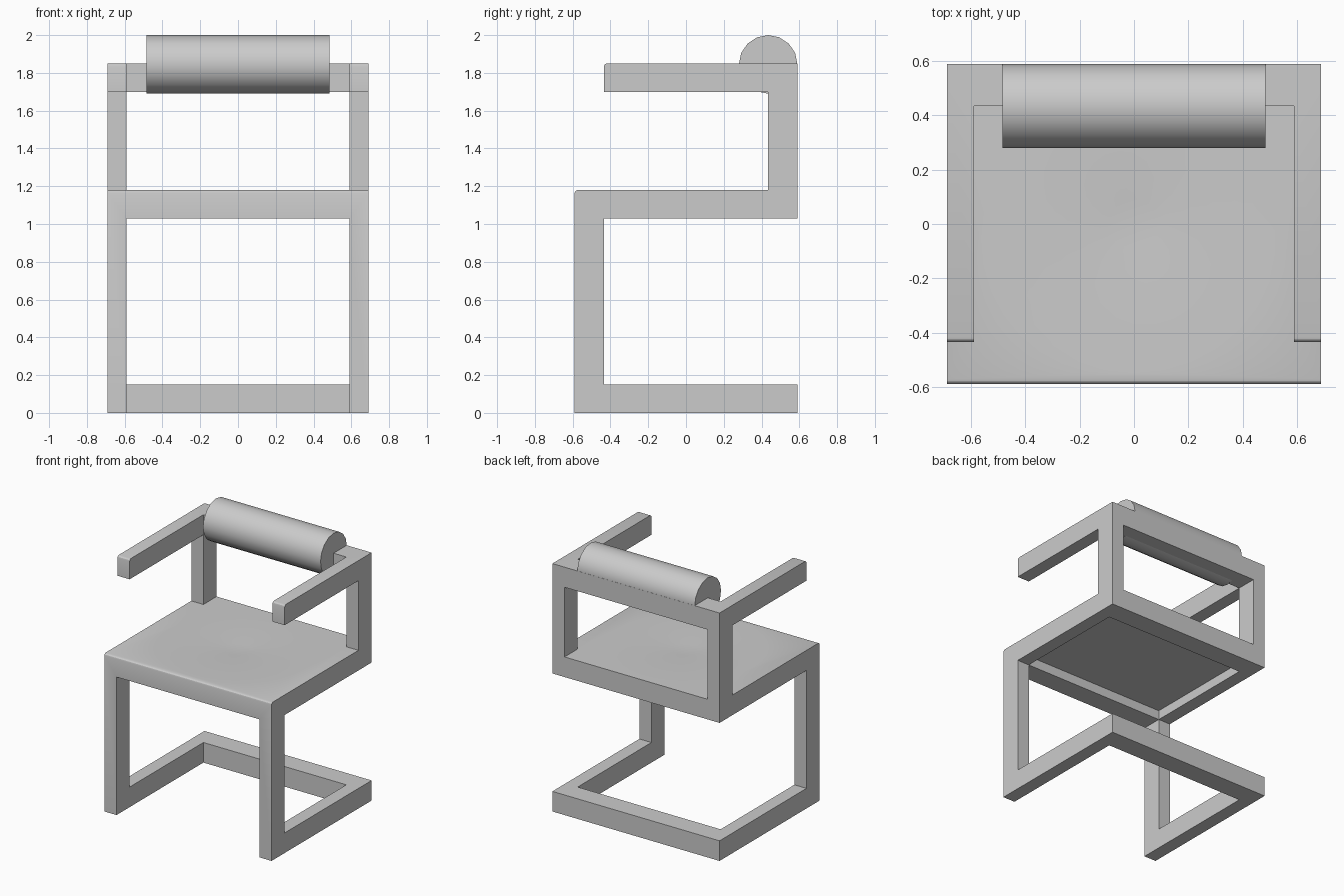
import bpy, bmesh, math
from mathutils import Vector

cube = bpy.data.objects.get("Cube")
if cube:
    bpy.data.objects.remove(cube, do_unlink=True)

W, D, BAR_X, BAR_Y = 0.69, 0.59, 0.10, 0.155   # half sizes and bar widths
IN_X, IN_Y = W - BAR_X, D - BAR_Y
BASE, SEAT_LOW, SEAT_TOP, ARM_LOW, ARM_TOP = 0.15, 1.03, 1.18, 1.70, 1.85

grey = bpy.data.materials.new("plain grey")
grey.use_nodes = True
colour = (0.6, 0.6, 0.6, 1)
grey.diffuse_color = colour
grey.node_tree.nodes["Principled BSDF"].inputs["Base Color"].default_value = colour


def add_object(name, bm):
    bmesh.ops.recalc_face_normals(bm, faces=bm.faces)
    mesh = bpy.data.meshes.new(name)
    bm.to_mesh(mesh)
    bm.free()
    mesh.materials.append(grey)
    obj = bpy.data.objects.new(name, mesh)
    bpy.context.collection.objects.link(obj)
    return obj


def extrude_profile(name, points, half_width):
    """Extrude a closed (y, z) outline along x."""
    bm = bmesh.new()
    face = bm.faces.new([bm.verts.new((-half_width, y, z)) for y, z in points])
    new = bmesh.ops.extrude_face_region(bm, geom=[face])["geom"]
    verts = [v for v in new if isinstance(v, bmesh.types.BMVert)]
    bmesh.ops.translate(bm, vec=Vector((2 * half_width, 0, 0)), verts=verts)
    return add_object(name, bm)


def box_cutter(y0, y1, z0, z1):
    return extrude_profile("cutter", [(y0, z0), (y1, z0), (y1, z1), (y0, z1)], IN_X)


def bowl_cutter(radius, depth, sides=32, rings=6):
    """Lathe of a shallow bowl with a closed top."""
    bm = bmesh.new()
    outline = [(radius * i / rings, SEAT_TOP - depth * (1 - i / rings) ** 2)
               for i in range(rings + 1)]
    outline += [(radius, SEAT_TOP + 0.1), (0, SEAT_TOP + 0.1)]
    verts = [bm.verts.new((r, 0, z)) for r, z in outline]
    edges = [bm.edges.new(pair) for pair in zip(verts, verts[1:])]
    bmesh.ops.spin(bm, geom=verts + edges, cent=(0, 0, 0), axis=(0, 0, 1),
                   angle=2 * math.pi, steps=sides)
    bmesh.ops.remove_doubles(bm, verts=bm.verts, dist=0.0001)
    return add_object("cutter", bm)


def cut(obj, cutter):
    mod = obj.modifiers.new("cut", "BOOLEAN")
    mod.operation, mod.solver, mod.object = "DIFFERENCE", "EXACT", cutter
    bpy.context.view_layer.objects.active = obj
    bpy.ops.object.modifier_apply(modifier=mod.name)
    bpy.data.objects.remove(cutter, do_unlink=True)


def smooth(obj):
    bpy.ops.object.select_all(action="DESELECT")
    obj.select_set(True)
    bpy.context.view_layer.objects.active = obj
    bpy.ops.object.shade_smooth_by_angle(angle=math.radians(25))


def rounded_corner(y, z, r=0.018, steps=3):
    """Arc over a top front corner, from the front face to the top."""
    angles = [math.pi / 2 * i / steps for i in range(steps + 1)]
    return [(y + r - r * math.cos(a), z - r + r * math.sin(a)) for a in angles]


# Chair frame: folded side outline, hollowed to leave bars and seat
outline = [(-D, 0), (D, 0), (D, BASE), (-IN_Y, BASE), (-IN_Y, SEAT_LOW),
           (D, SEAT_LOW), (D, ARM_TOP)]
outline += rounded_corner(-IN_Y, ARM_TOP)[::-1]
outline += [(-IN_Y, ARM_LOW), (IN_Y, ARM_LOW), (IN_Y, SEAT_TOP)]
outline += rounded_corner(-D, SEAT_TOP)[::-1]
frame = extrude_profile("chair_frame", outline, W)
cut(frame, box_cutter(-1, IN_Y, -0.2, SEAT_LOW))         # between legs and base rails
cut(frame, box_cutter(-1, IN_Y, 1.5, 2.2))               # between the arms
cut(frame, box_cutter(0.3, 1, SEAT_TOP, ARM_LOW))        # back opening
cut(frame, box_cutter(-IN_Y, IN_Y, 0.9, SEAT_LOW + 0.07))  # recess under the seat
cut(frame, bowl_cutter(0.55, 0.015))                     # dished seat
smooth(frame)

# Back bolster
radius = BAR_Y
circle = [(IN_Y + radius * math.cos(math.pi * i / 8),
           2 - radius + radius * math.sin(math.pi * i / 8)) for i in range(16)]
bolster = extrude_profile("back_bolster", circle, 0.485)
smooth(bolster)
